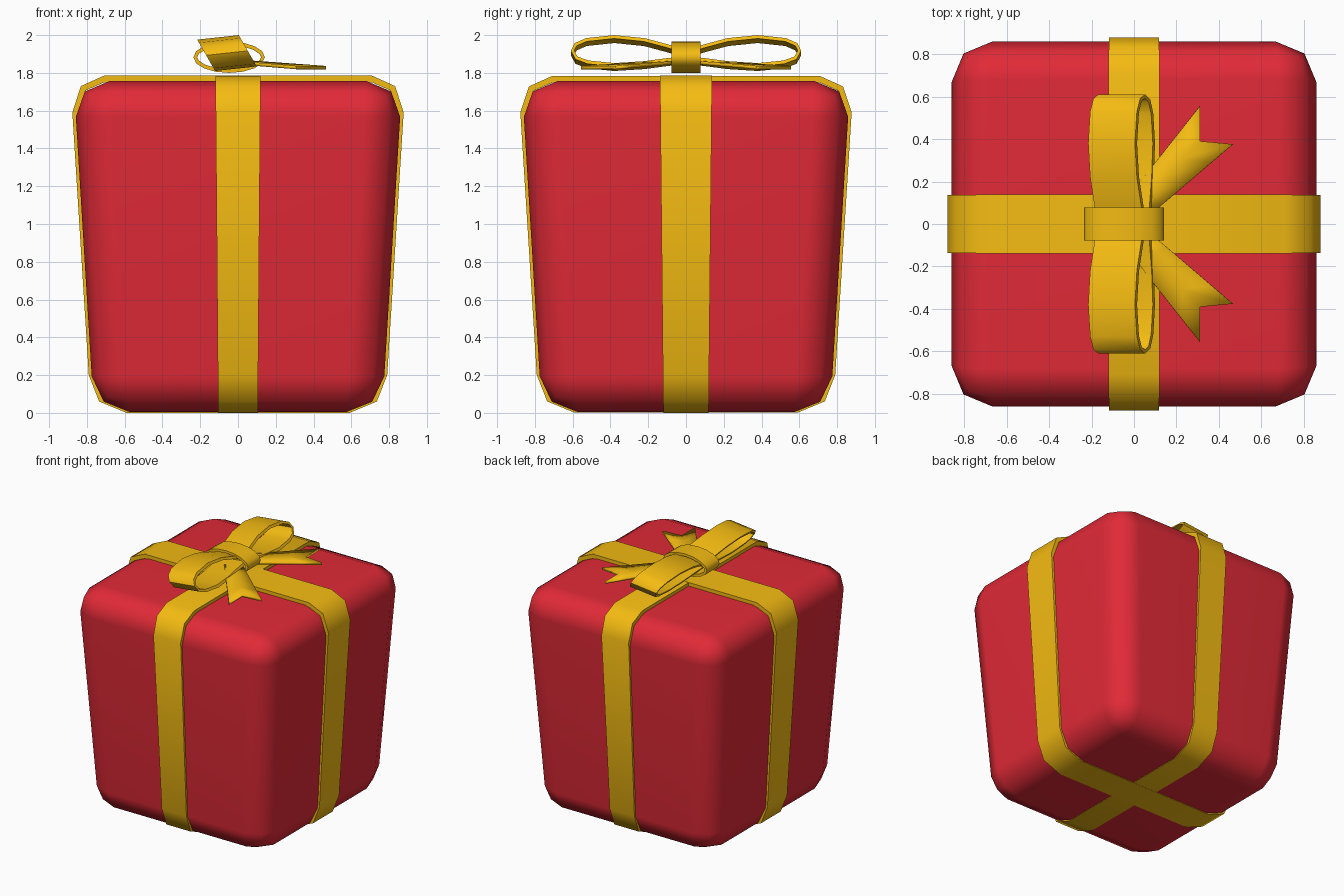
import bpy, bmesh, math

if "Cube" in bpy.data.objects:
    bpy.data.objects.remove(bpy.data.objects["Cube"])


def material(name, color):
    m = bpy.data.materials.new(name)
    m.diffuse_color = color
    m.use_nodes = True
    m.node_tree.nodes["Principled BSDF"].inputs["Base Color"].default_value = m.diffuse_color
    return m


RED = material("red_paper", (0.75, 0.023, 0.038, 1))
GOLD = material("gold_ribbon", (0.91, 0.5, 0.006, 1))


def finish(name, bm, mat, angle):
    bmesh.ops.recalc_face_normals(bm, faces=bm.faces)
    mesh = bpy.data.meshes.new(name)
    bm.to_mesh(mesh)
    bm.free()
    obj = bpy.data.objects.new(name, mesh)
    bpy.context.collection.objects.link(obj)
    mesh.materials.append(mat)
    bpy.ops.object.select_all(action='DESELECT')
    obj.select_set(True)
    bpy.context.view_layer.objects.active = obj
    bpy.ops.object.shade_smooth_by_angle(angle=math.radians(angle))
    return obj


def inset(pts, d):
    """Move a closed 2D outline inwards by d."""
    n = len(pts)
    area = sum(pts[i - 1][0] * pts[i][1] - pts[i][0] * pts[i - 1][1] for i in range(n))
    s = math.copysign(d, area)
    out = []
    for i, (u, v) in enumerate(pts):
        a, b = pts[i - 1], pts[(i + 1) % n]
        tu, tv = b[0] - a[0], b[1] - a[1]
        k = s / math.hypot(tu, tv)
        out.append((u - tv * k, v + tu * k))
    return out


def band(name, outer, thick, place):
    """Closed strip: outline outer, place(u, v, side) puts it in space."""
    bm = bmesh.new()
    inner = inset(outer, thick)
    rings = [[bm.verts.new(place(u, v, s)) for u, v in pts]
             for pts, s in ((outer, -1), (outer, 1), (inner, 1), (inner, -1))]
    n = len(outer)
    for r in range(4):
        a, b = rings[r], rings[(r + 1) % 4]
        for i in range(n):
            j = (i + 1) % n
            bm.faces.new((a[i], a[j], b[j], b[i]))
    return finish(name, bm, GOLD, 50)


# Tapered box with two-step rounded edges
bm = bmesh.new()
bmesh.ops.create_cube(bm, size=2)
for v in bm.verts:
    top = v.co.z > 0
    h = 0.87 if top else 0.763
    v.co = (v.co.x * h, v.co.y * h, 1.757 if top else 0.004)
bmesh.ops.bevel(bm, geom=bm.edges[:], offset=0.19, segments=2, profile=0.5,
                affect='EDGES')
box = finish("gift_box", bm, RED, 80)
box.modifiers.new("Weighted", 'WEIGHTED_NORMAL').keep_sharp = True

# Two ribbons wrapped around the box
half = [(0.59, 0), (0.735, 0.06), (0.79, 0.2), (0.877, 1.59), (0.832, 1.73), (0.71, 1.785)]
wrap = half + [(-u, v) for u, v in reversed(half)]
band("ribbon_across", wrap, 0.035,
     lambda u, v, s: (u, s * (0.12 + 0.01 * v), v))
wrap_low = [(u, v - 0.002 if v > 1.7 else v + 0.001) for u, v in wrap]
band("ribbon_along", wrap_low, 0.035,
     lambda u, v, s: (s * (0.105 + 0.008 * v), u, v))

# Bow loops and tails, mirrored front to back
loop = [(0, 1.91), (0.1, 1.94), (0.22, 1.972), (0.38, 1.988), (0.53, 1.972), (0.59, 1.945),
        (0.61, 1.905), (0.585, 1.86), (0.52, 1.836), (0.38, 1.822), (0.22, 1.832),
        (0.1, 1.848), (0, 1.86)]
for side, sy in (("front", -1), ("back", 1)):
    band("bow_loop_" + side, loop, 0.018,
         lambda u, v, s: (-0.01 - (v - 1.82) * 0.57 + s * 0.11, sy * u, v + s * 0.012))

    bm = bmesh.new()
    rows = []
    start = [(-0.05, 0.10), (0.0, 0.06), (0.05, 0.02)]
    end = [(0.31, 0.555), (0.31, 0.39), (0.465, 0.375)]
    for i in range(5):
        t = i / 4
        z = 1.858 - 0.03 * t
        rows.append([bm.verts.new((a[0] + (b[0] - a[0]) * t,
                                   sy * (a[1] + (b[1] - a[1]) * t), z))
                     for a, b in zip(start, end)])
    for a, b in zip(rows, rows[1:]):
        for k in (0, 1):
            bm.faces.new((a[k], a[k + 1], b[k + 1], b[k]))
    tail = finish("bow_tail_" + side, bm, GOLD, 50)
    solid = tail.modifiers.new("Thickness", 'SOLIDIFY')
    solid.thickness = 0.018
    solid.offset = 0

# Knot band around the middle of the bow
oval = [(-0.047 + 0.189 * math.cos(math.tau * i / 16),
         1.883 + 0.083 * math.sin(math.tau * i / 16)) for i in range(16)]
band("bow_knot", oval, 0.02, lambda u, v, s: (u, s * 0.078, v))
